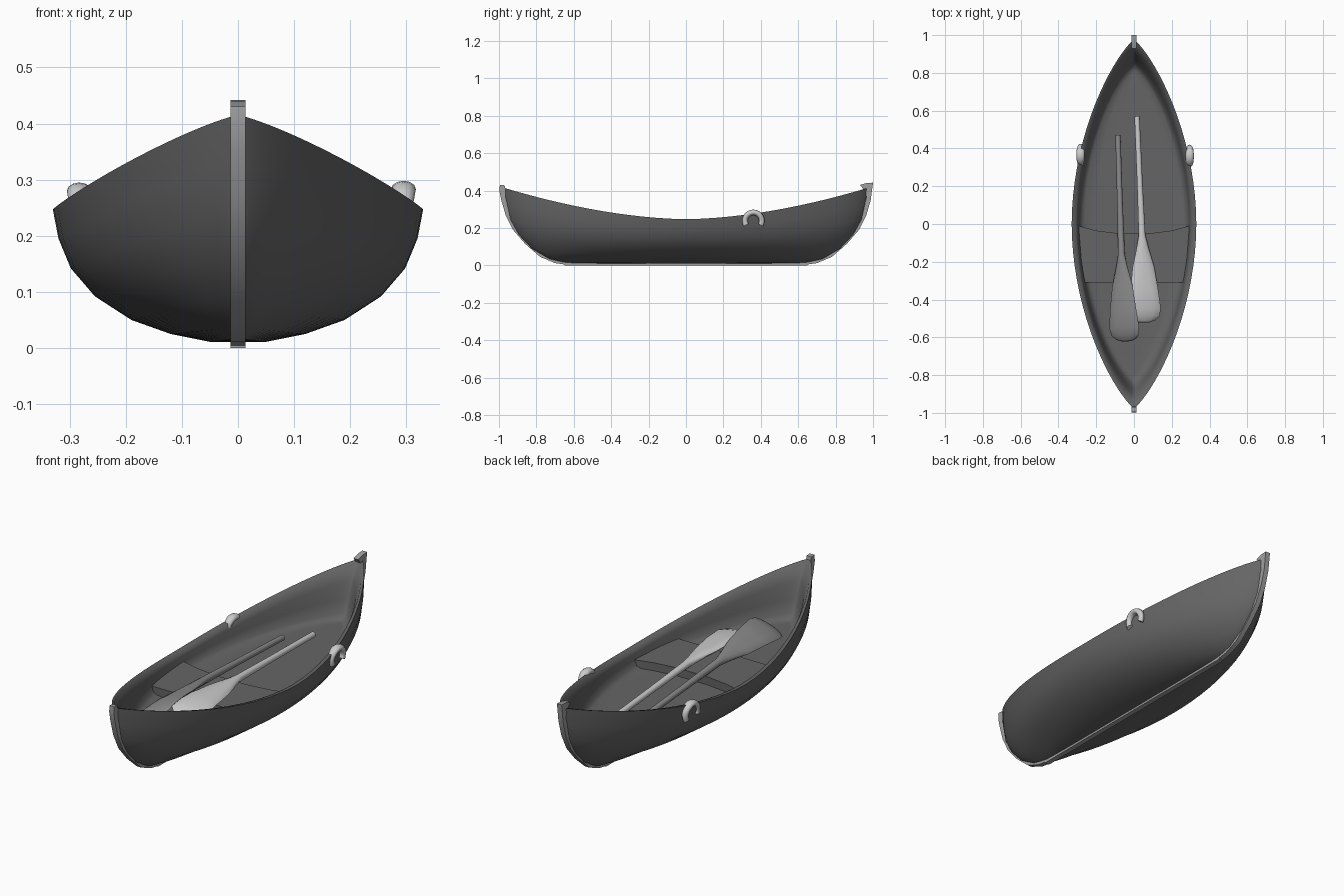
import bpy, bmesh, math
from mathutils import Vector, Matrix

if "Cube" in bpy.data.objects:
    bpy.data.objects.remove(bpy.data.objects["Cube"])


def grey(name, v):
    m = bpy.data.materials.new(name)
    m.diffuse_color = (v, v, v, 1)
    m.use_nodes = True
    m.node_tree.nodes["Principled BSDF"].inputs["Base Color"].default_value = m.diffuse_color
    return m


DARK, MID_GREY = grey("dark_grey", .13), grey("mid_grey", .35)
OAR_DARK, OAR_LIGHT = grey("oar_dark", .25), grey("oar_light", .6)


def make(name, verts, faces, mat, smooth=35):
    me = bpy.data.meshes.new(name)
    me.from_pydata(verts, [], faces)
    ob = bpy.data.objects.new(name, me)
    bpy.context.collection.objects.link(ob)
    me.materials.append(mat)
    bm = bmesh.new()
    bm.from_mesh(me)
    bmesh.ops.remove_doubles(bm, verts=bm.verts, dist=0.0005)
    bmesh.ops.recalc_face_normals(bm, faces=bm.faces)
    bm.to_mesh(me)
    bm.free()
    bpy.ops.object.select_all(action='DESELECT')
    ob.select_set(True)
    bpy.context.view_layer.objects.active = ob
    bpy.ops.object.shade_smooth_by_angle(angle=math.radians(smooth))
    return ob


def prism(name, outline, to3d, a, b, mat):
    # extrude a flat outline between two levels
    n = len(outline)
    verts = [to3d(p, a) for p in outline] + [to3d(p, b) for p in outline]
    faces = [tuple(range(n)), tuple(range(n, 2 * n))]
    faces += [(i, (i + 1) % n, n + (i + 1) % n, n + i) for i in range(n)]
    return make(name, verts, faces, mat)


# hull: midship section (x, z) and matching stem curve (y, z), outside and inside (raised floor)
MID = [(0, .01), (.05, .011), (.12, .025), (.19, .05), (.255, .092), (.298, .142), (.32, .195), (.33, .247)]
STEM = [(.63, .01), (.67, .016), (.74, .035), (.83, .09), (.90, .165), (.945, .245), (.965, .33), (.975, .415)]
IN_MID = [(0, .16), (.1, .16), (.2, .16), (.262, .161), (.282, .172), (.292, .2), (.298, .225), (.306, .243)]
IN_STEM = [(.79, .162), (.80, .162), (.815, .163), (.83, .168), (.85, .185), (.875, .25), (.90, .33), (.945, .404)]


def hull_point(t, k, side, inner):
    (w, zm), (ye, zs) = (IN_MID[k], IN_STEM[k]) if inner else (MID[k], STEM[k])
    f = max(0, 1 - abs(t) ** 1.92) ** (.76 if inner else .5 + .32 * k / 7)
    return (side * w * f, t * ye, zm + (zs - zm) * abs(t) ** (1.75 if inner else 3 - 1.25 * k / 7))


K = len(MID) - 1
loop = [(k, -1, False) for k in range(K, 0, -1)] + [(k, 1, False) for k in range(K + 1)]
loop += [(k, 1, True) for k in range(K, 0, -1)] + [(k, -1, True) for k in range(K + 1)]
N, M = 41, len(loop)
verts, faces = [], []
for i in range(N):
    t = math.sin(math.pi * (i / (N - 1) - .5))
    verts += [hull_point(t, *p) for p in loop]
for i in range(N - 1):
    for j in range(M):
        q = (j + 1) % M
        faces.append((i * M + j, i * M + q, (i + 1) * M + q, (i + 1) * M + j))
make("hull", verts, faces, DARK, 80)

# stem posts at both ends
OUT = [(.62, 0), (.70, .012), (.78, .045), (.86, .115), (.925, .19), (.965, .27), (.988, .35)]
for name, s, head in (
        ("bow_post", -1, [(.998, .40), (.995, .43), (.97, .428), (.965, .405)]),
        ("stern_post", 1, [(.993, .39), (1.0, .442), (.965, .44), (.93, .43), (.95, .405)])):
    inside = [(y - .022, z + .015) for y, z in reversed(OUT)]
    prism(name, OUT + head + inside, lambda p, x, s=s: (x, s * p[0], p[1]), -.013, .013, MID_GREY)

# keel strip
prism("keel", [(-.013, -.65), (.013, -.65), (.013, .65), (-.013, .65)],
      lambda p, z: (p[0], p[1], z), 0, .02, MID_GREY)

# seat plank with curved rear edge
seat = [(-.27, -.31), (.27, -.31), (.293, -.01), (.2, -.035), (.08, -.05),
        (-.08, -.05), (-.2, -.035), (-.293, -.01)]
prism("seat", seat, lambda p, z: (p[0], p[1], z), .155, .2, DARK)

# oarlocks: half rings on both sides
for name, x, y, z in (("right_oarlock", .295, .36, .238), ("left_oarlock", -.283, .365, .235)):
    verts, faces, A, R = [], [], 17, 12
    for i in range(A):
        a = math.radians(-30 + 240 * i / (A - 1))
        wide = .014 + .008 * max(0, math.sin(a))
        for j in range(R):
            b = 2 * math.pi * j / R
            r = .045 + .015 * math.cos(b)
            verts.append((x + wide * math.sin(b), y + r * math.cos(a), z + r * math.sin(a)))
    for i in range(A - 1):
        for j in range(R):
            q = (j + 1) % R
            faces.append((i * R + j, i * R + q, (i + 1) * R + q, (i + 1) * R + j))
    faces += [tuple(range(R)), tuple(range((A - 1) * R, A * R))]
    make(name, verts, faces, OAR_LIGHT, 60)

# oars: lofted shaft and blade (distance, half width, half thickness), tip bent down
OAR = [(0, .014, .014), (.35, .015, .015), (.63, .018, .018), (.70, .033, .017), (.80, .058, .014),
       (.92, .074, .012), (1.02, .085, .011), (1.06, .079, .010), (1.082, .056, .008), (1.092, .025, .005)]
for name, start, end, roll, mat in (
        ("left_oar", (-.085, .47, .19), (-.053, -.62, .255), 22, OAR_DARK),
        ("right_oar", (.016, .57, .195), (.062, -.52, .245), -8, OAR_LIGHT)):
    d = Vector(end) - Vector(start)
    place = (Matrix.Translation(start) @ d.to_track_quat('Y', 'Z').to_matrix().to_4x4()
             @ Matrix.Rotation(math.radians(roll), 4, 'Y'))
    R = 12
    verts = []
    for s, w, h in OAR:
        drop = .035 * (max(0, s - .95) / .14) ** 2
        for j in range(R):
            a = 2 * math.pi * j / R
            verts.append(place @ Vector((w * math.cos(a), s, h * math.sin(a) - drop)))
    faces = [(i * R + j, i * R + (j + 1) % R, (i + 1) * R + (j + 1) % R, (i + 1) * R + j)
             for i in range(len(OAR) - 1) for j in range(R)]
    faces += [tuple(range(R)), tuple(range((len(OAR) - 1) * R, len(OAR) * R))]
    make(name, verts, faces, mat, 60)
